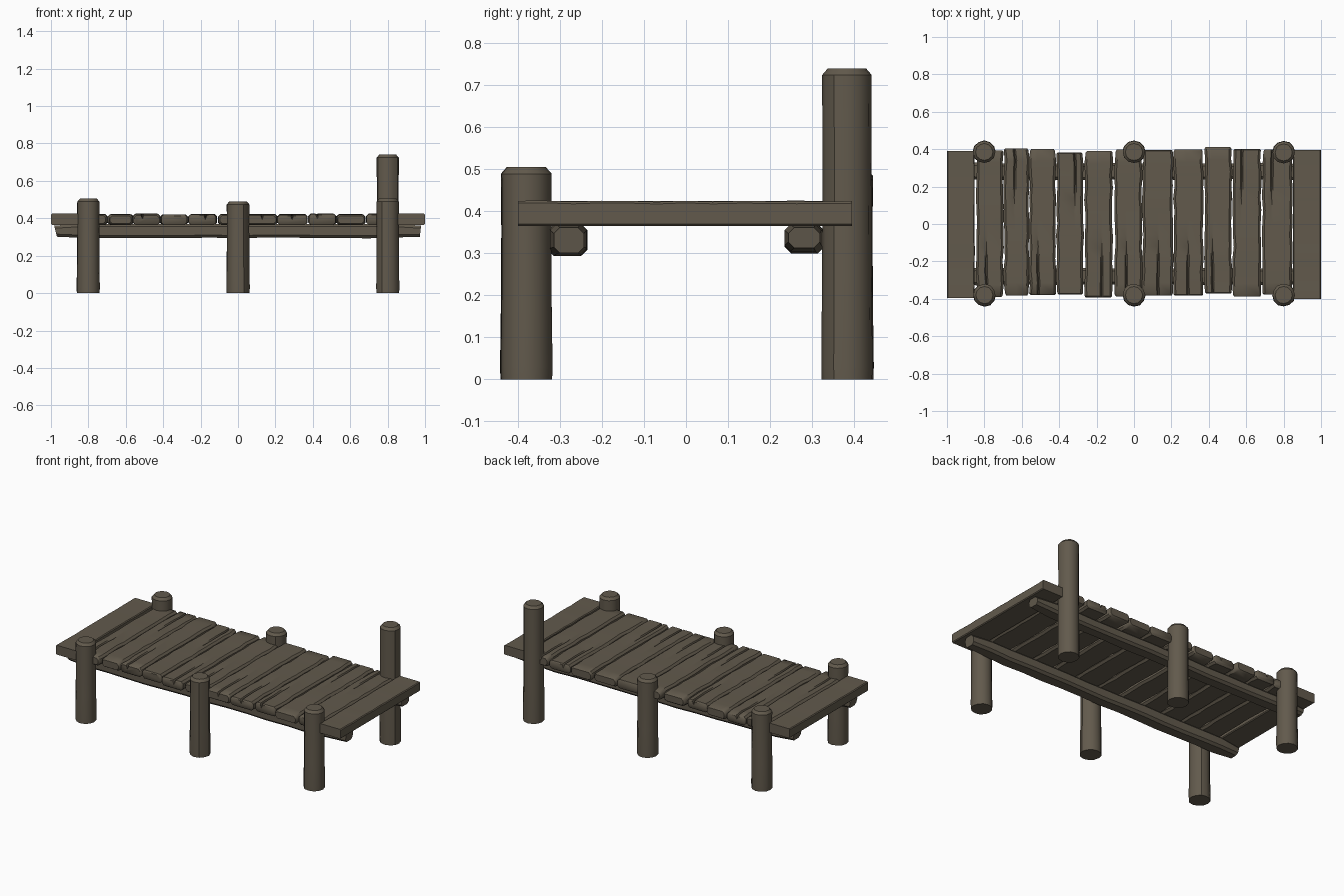
import bpy, bmesh, math, random

if "Cube" in bpy.data.objects:
    bpy.data.objects.remove(bpy.data.objects["Cube"])

random.seed(7)
R = random.uniform

wood = bpy.data.materials.new("weathered dark wood")
wood.diffuse_color = (0.122, 0.102, 0.073, 1)
wood.use_nodes = True
wood.node_tree.nodes["Principled BSDF"].inputs["Base Color"].default_value = wood.diffuse_color


def loft(name, rings, angle=40):
    """Skin a list of equal-length point rings and cap both ends."""
    bm = bmesh.new()
    vs = [[bm.verts.new(p) for p in ring] for ring in rings]
    n = len(rings[0])
    for a, b in zip(vs, vs[1:]):
        for i in range(n):
            bm.faces.new((a[i], a[(i + 1) % n], b[(i + 1) % n], b[i]))
    bm.faces.new(vs[0][::-1])
    bm.faces.new(vs[-1])
    bmesh.ops.recalc_face_normals(bm, faces=bm.faces)
    me = bpy.data.meshes.new(name)
    bm.to_mesh(me)
    bm.free()
    me.materials.append(wood)
    ob = bpy.data.objects.new(name, me)
    bpy.context.collection.objects.link(ob)
    bpy.ops.object.select_all(action='DESELECT')
    ob.select_set(True)
    bpy.context.view_layer.objects.active = ob
    bpy.ops.object.shade_smooth_by_angle(angle=math.radians(angle))
    return ob


def section(x0, x1, z0, z1, c, crack=0.0, u=0.4):
    """Chamfered rectangle whose top can hold a V-shaped crack."""
    w = x1 - x0
    return [(x0 + c, z0), (x1 - c, z0), (x1, z0 + c), (x1, z1 - c), (x1 - c, z1),
            (x0 + w * u + 0.007, z1), (x0 + w * u, z1 - crack), (x0 + w * u - 0.007, z1),
            (x0 + c, z1), (x0, z1 - c), (x0, z0 + c)]


# Deck planks: left edge, right edge, front end, back end
planks = [
    (-1.00, -0.852, -0.395, 0.39), (-0.842, -0.70, -0.39, 0.395),
    (-0.693, -0.562, -0.38, 0.405), (-0.558, -0.42, -0.38, 0.40),
    (-0.412, -0.272, -0.38, 0.385), (-0.262, -0.117, -0.395, 0.39),
    (-0.102, 0.042, -0.385, 0.395), (0.047, 0.208, -0.38, 0.40),
    (0.214, 0.368, -0.385, 0.395), (0.378, 0.522, -0.375, 0.41),
    (0.531, 0.677, -0.385, 0.405), (0.688, 0.845, -0.38, 0.395),
    (0.851, 1.00, -0.40, 0.395)]
for k, (x0, x1, y0, y1) in enumerate(planks):
    edge = k in (0, len(planks) - 1)
    j = 0.001 if edge else 0.005
    c = 0.005 if edge else 0.012
    dz = 0 if edge else R(-0.005, 0.001)
    u, end, steps = R(0.25, 0.75), random.choice((0, 1)), 12
    rings = []
    for s in range(steps + 1):
        t = s / steps
        tip = s in (0, steps)
        inset = 0 if edge or not tip else 0.007
        reach = t if end == 0 else 1 - t
        crack = 0 if edge else max(0.0, 0.022 * (1 - reach / 0.45))
        a = max(-1, x0 + inset + R(-j, j * 0.6))
        b = min(1, x1 - inset + R(-j * 0.6, j))
        top = 0.424 + dz + R(-0.002, 0.001) - inset
        sec = section(a, b, 0.365 + inset, top, c, crack, u)
        y = y0 + (y1 - y0) * t
        skew = 0 if edge else R(-0.004, 0.004)
        rings.append([(x, y + (skew if tip else 0), z) for x, z in sec])
        if tip and not edge:                     # rounded end
            y += 0.009 if s == 0 else -0.009
            sec = section(a - 0.006, b + 0.006, 0.365, top + 0.006, c, crack, u)
            ring = [(x, y, z) for x, z in sec]
            rings.insert(len(rings) if s == 0 else len(rings) - 1, ring)
    loft(f"deck_plank_{k + 1}", rings)

# Long support beams under the deck
for label, side, bottom in (("front", -1, 0.292), ("back", 1, 0.299)):
    rings = []
    for s in range(15):
        t = s / 14
        tip = 0.008 if s in (0, 14) else 0
        ya, yb = 0.237 + tip + R(-0.003, 0.003), 0.325 - tip + R(-0.003, 0.003)
        sec = section(ya, yb, bottom + tip + R(0, 0.006), 0.369 - tip, 0.014)
        x = -0.985 + 1.965 * t
        # ends are cut at a slight slant
        slant = 0.25 if s == 0 else (-0.12 if s == 14 else 0)
        rings.append([(x + slant * (0.369 - z), side * y, z) for y, z in sec])
    loft(f"{label}_support_beam", rings)

# Round posts with chipped, chamfered tops
posts = [("front_left", -0.8, -0.38, 0.505), ("front_middle", 0, -0.38, 0.49),
         ("front_right", 0.8, -0.38, 0.505), ("back_left", -0.8, 0.385, 0.50),
         ("back_middle", 0, 0.385, 0.49), ("back_right", 0.8, 0.383, 0.74)]
for label, px, py, h in posts:
    n = 12
    wob = [R(0.97, 1.02) for _ in range(n)]
    levels = [(0, 0.061), (0.03, 0.062), (h * 0.35, 0.060), (h * 0.7, 0.059),
              (h - 0.016, 0.060), (h, 0.046)]
    rings = []
    for z, r in levels:
        rings.append([(px + r * w * math.cos(math.tau * i / n),
                       py + r * w * math.sin(math.tau * i / n), z)
                      for i, w in enumerate(wob)])
    loft(f"{label}_post", rings, 35)
